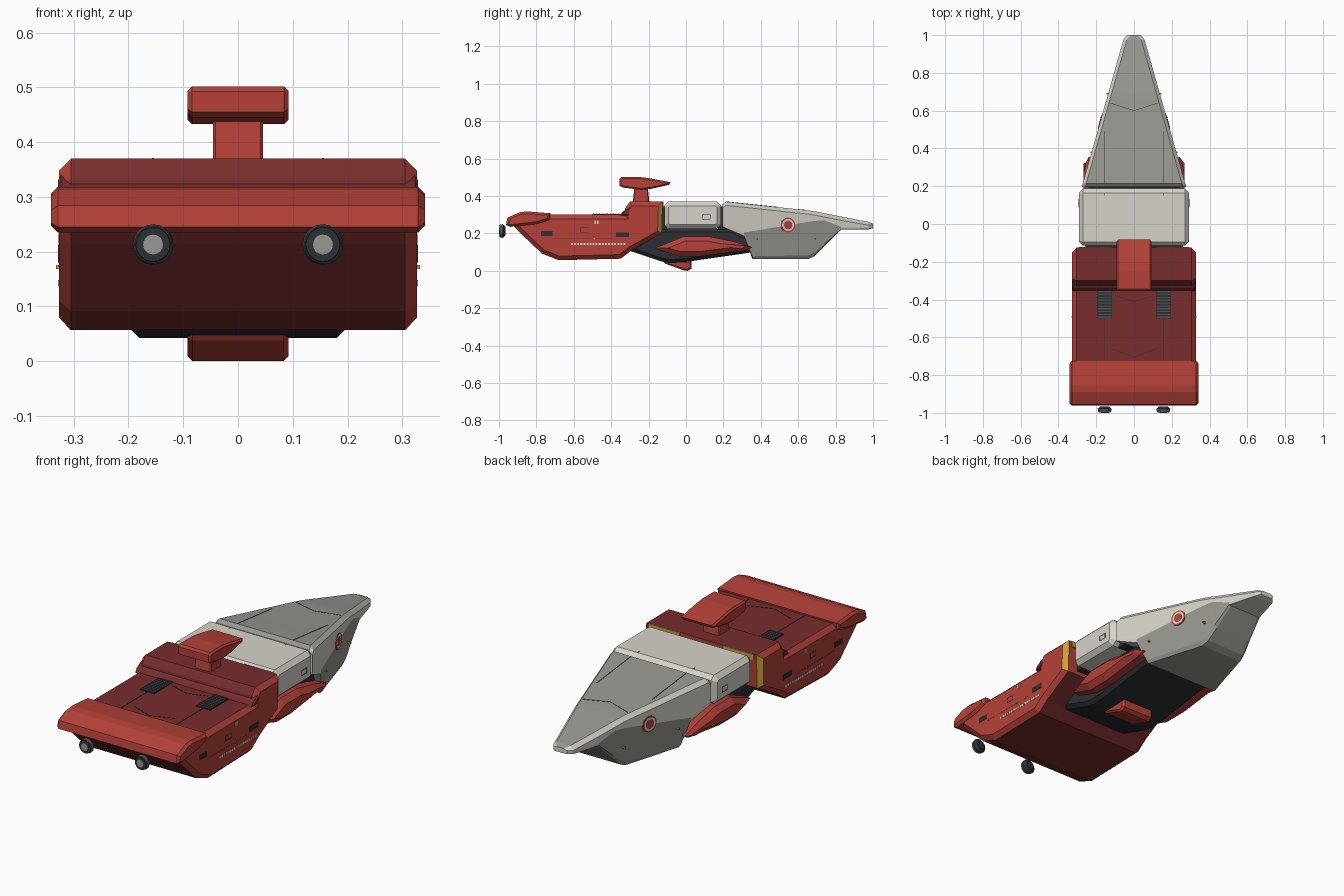
import bpy, bmesh, math
from mathutils import Vector, Matrix

if "Cube" in bpy.data.objects:
    bpy.data.objects.remove(bpy.data.objects["Cube"])


def mat(name, r, g, b):
    m = bpy.data.materials.new(name)
    m.diffuse_color = (r, g, b, 1)
    m.use_nodes = True
    m.node_tree.nodes["Principled BSDF"].inputs["Base Color"].default_value = m.diffuse_color
    return m


RED = mat("hull red", 0.46, 0.053, 0.04)
DECK = mat("deck dark red", 0.185, 0.026, 0.027)
PALE = mat("pale plating", 0.67, 0.65, 0.585)
GREY = mat("grey plating", 0.32, 0.31, 0.28)
DARK = mat("underbody dark", 0.026, 0.028, 0.035)
METAL = mat("nozzle metal", 0.08, 0.085, 0.09)
YELLOW = mat("collar yellow", 0.6, 0.35, 0.05)


def finish(bm, name, *mats):
    bmesh.ops.recalc_face_normals(bm, faces=bm.faces)
    me = bpy.data.meshes.new(name)
    bm.to_mesh(me)
    bm.free()
    for m in mats:
        me.materials.append(m)
    ob = bpy.data.objects.new(name, me)
    bpy.context.collection.objects.link(ob)
    return ob


def prism(name, profile, half, chamfer, *mats, cx=0.0, rule=None):
    """Side profile (y, z) extruded across x, with chamfered ends."""
    bm = bmesh.new()
    w = half - chamfer
    left = [bm.verts.new((cx - w, y, z)) for y, z in profile]
    right = [bm.verts.new((cx + w, y, z)) for y, z in profile]
    n = len(profile)
    for i in range(n):
        j = (i + 1) % n
        bm.faces.new((left[i], left[j], right[j], right[i]))
    caps = [bm.faces.new(left), bm.faces.new(right)]
    bmesh.ops.recalc_face_normals(bm, faces=bm.faces)
    for cap in caps:
        bmesh.ops.inset_region(bm, faces=[cap], thickness=chamfer, depth=chamfer,
                               use_even_offset=True)
    bm.normal_update()
    if rule:
        for f in bm.faces:
            f.material_index = rule(f)
    return finish(bm, name, *mats)


def add_box(bm, lo, hi):
    lo, hi = Vector(lo), Vector(hi)
    m = Matrix.Translation((lo + hi) / 2) @ Matrix.Diagonal((*(hi - lo), 1))
    bmesh.ops.create_cube(bm, size=1, matrix=m)


def plates(name, boxes, m, mirror=True):
    """Thin boxes given on the right, repeated on the left."""
    bm = bmesh.new()
    for lo, hi in boxes:
        add_box(bm, lo, hi)
        if mirror:
            add_box(bm, (-hi[0], lo[1], lo[2]), (-lo[0], hi[1], hi[2]))
    return finish(bm, name, m)


def strips(name, lines, m, width):
    """Thin panel lines between two points, repeated on the left."""
    bm = bmesh.new()
    for a, b in lines:
        for s in (1, -1):
            p, q = Vector((a[0] * s, *a[1:])), Vector((b[0] * s, *b[1:]))
            d = q - p
            mtx = (Matrix.Translation((p + q) / 2) @ d.to_track_quat('Y', 'Z').to_matrix().to_4x4()
                   @ Matrix.Diagonal((width, d.length, 0.002, 1)))
            bmesh.ops.create_cube(bm, size=1, matrix=mtx)
    return finish(bm, name, m)


def frame(x, y0, y1, z0, z1, t=0.003):
    """Outline of a hatch on a side wall."""
    return ([((x - 0.004, y0, z), (x + 0.001, y1, z + t)) for z in (z0, z1 - t)]
            + [((x - 0.004, y, z0), (x + 0.001, y + t, z1)) for y in (y0, y1 - t)])


def cone(name, pos, axis, r1, r2, depth, m, sides=20):
    bm = bmesh.new()
    mtx = Matrix.Translation(pos) @ Vector(axis).to_track_quat('Z', 'Y').to_matrix().to_4x4()
    bmesh.ops.create_cone(bm, cap_ends=True, segments=sides, radius1=r1, radius2=r2,
                          depth=depth, matrix=mtx)
    return finish(bm, name, m)


# Engine hull: dark deck and underside, yellow on the rear corner chamfers
def hull_rule(f):
    c, n = f.calc_center_median(), f.normal
    if n.y > 0.4 and abs(n.x) > 0.4 and c.z > 0.22:
        return 2
    top = n.z > 0.4 or (c.z > 0.3 and n.y < -0.3)
    return int((top or n.z < -0.4) and abs(n.x) < 0.3)


prism("engine_hull", [(-0.93, 0.25), (-0.90, 0.215), (-0.77, 0.092), (-0.68, 0.057),
                      (-0.35, 0.065), (-0.29, 0.11), (-0.13, 0.20), (-0.125, 0.37),
                      (-0.30, 0.37), (-0.325, 0.335), (-0.33, 0.30),
                      (-0.90, 0.30)], 0.327, 0.022, RED, DECK, YELLOW, rule=hull_rule)
prism("hull_shoulder", [(-0.34, 0.315), (-0.355, 0.295), (-0.30, 0.295), (-0.30, 0.34)],
      0.329, 0.006, DECK)

# Broad stern spoiler
prism("stern_spoiler", [(-0.962, 0.245), (-0.94, 0.235), (-0.80, 0.25), (-0.73, 0.272),
                        (-0.725, 0.308), (-0.85, 0.318), (-0.89, 0.313), (-0.955, 0.284)],
      0.341, 0.012, RED)

# Bridge pod on its neck
prism("bridge_neck", [(-0.285, 0.36), (-0.195, 0.36), (-0.205, 0.45), (-0.275, 0.45)],
      0.046, 0.005, RED)
prism("bridge_pod", [(-0.355, 0.455), (-0.335, 0.445), (-0.24, 0.433), (-0.19, 0.438),
                     (-0.09, 0.46), (-0.083, 0.474), (-0.20, 0.496), (-0.25, 0.502),
                     (-0.345, 0.502), (-0.355, 0.492)], 0.092, 0.008, RED)

# Middle module and the dark joints either side of it
prism("middle_module", [(-0.115, 0.245), (-0.095, 0.225), (0.165, 0.225), (0.187, 0.245),
                        (0.187, 0.35), (0.165, 0.37), (-0.095, 0.37), (-0.115, 0.35)],
      0.292, 0.022, PALE)
plates("module_joints", [((-0.25, -0.14, 0.22), (0.25, -0.10, 0.345)),
                         ((-0.24, 0.17, 0.22), (0.24, 0.22, 0.345))], DARK, mirror=False)

# Tapering nose, lofted through cross-sections: y, top z, crease z, bottom z
stations = [(0.195, 0.355, 0.25, 0.235), (0.215, 0.37, 0.245, 0.225), (0.31, 0.36, 0.205, 0.185),
            (0.355, 0.355, 0.212, 0.063), (0.655, 0.323, 0.262, 0.063),
            (0.69, 0.318, 0.267, 0.08), (0.74, 0.308, 0.27, 0.13), (0.83, 0.29, 0.235, 0.222),
            (0.975, 0.262, 0.24, 0.222), (1.0, 0.252, 0.242, 0.228)]
bm = bmesh.new()
rings = []
for y, top, waist, bottom in stations:
    w = 0.277 - 0.283 * (y - 0.195) - (0.012 if y > 0.99 else 0)
    low = w - 0.08 * (waist - bottom)
    half = [(w - 0.018, top), (w, max(top - 0.02, waist + 0.004)), (w, waist),
            (low, bottom + 0.1 * (waist - bottom)), (low - 0.012, bottom)]
    section = half + [(-x, z) for x, z in reversed(half)]
    rings.append([bm.verts.new((x, y, z)) for x, z in section])
for k, (a, b) in enumerate(zip(rings, rings[1:])):
    for i in range(10):
        j = (i + 1) % 10
        f = bm.faces.new((a[i], a[j], b[j], b[i]))
        # grey top panel and grey lower body below the crease
        f.material_index = int(i == 9 or (2 <= i <= 6 and 2 <= k <= 6))
bm.faces.new(rings[0])
bm.faces.new(rings[-1])
finish(bm, "nose", PALE, GREY)

# Underbody, side pods and keel fin
prism("underbody", [(-0.31, 0.11), (-0.13, 0.05), (-0.08, 0.042), (0.0, 0.048), (0.36, 0.10),
                    (0.36, 0.17), (0.24, 0.225), (-0.14, 0.225)], 0.198, 0.018, DARK)
for side in (-1, 1):
    prism("side_pod", [(-0.17, 0.12), (-0.04, 0.078), (0.08, 0.078), (0.33, 0.11),
                       (0.355, 0.127), (0.26, 0.155), (0.12, 0.185), (-0.01, 0.185)],
          0.065, 0.026, RED, cx=side * 0.202)
prism("keel_fin", [(-0.12, 0.05), (-0.11, 0.038), (-0.01, 0.002), (0.01, 0.0), (0.03, 0.012),
                   (0.03, 0.055)], 0.092, 0.009, RED)

# Engine nozzles: metal rim, dark throat, grey core
for side in (-1, 1):
    x = side * 0.155
    cone("nozzle_back", (x, -0.972, 0.213), (0, -1, 0), 0.022, 0.036, 0.014, DARK)
    cone("nozzle_rim", (x, -0.986, 0.213), (0, -1, 0), 0.037, 0.034, 0.016, METAL)
    cone("nozzle_throat", (x, -0.995, 0.213), (0, -1, 0), 0.033, 0.031, 0.004, DARK)
    cone("nozzle_core", (x, -0.998, 0.213), (0, -1, 0), 0.019, 0.019, 0.004, GREY)

# Yellow marks across the top of the hull's rear face
plates("collar_top_marks", [((0.12, -0.128, 0.34), (0.29, -0.121, 0.3695))], YELLOW)

# Vents: dark beds with raised slats, on the deck and on the hull sides
plates("deck_vent_beds", [((0.117, -0.50, 0.298), (0.195, -0.352, 0.304))], DARK)
plates("deck_vent_slats", [((0.119, -0.497 + i * 0.015, 0.300), (0.193, -0.491 + i * 0.015, 0.3065))
                           for i in range(10)], METAL)
plates("side_vents", [((0.322, -0.775, 0.187), (0.3285, -0.715, 0.212)),
                      ((0.322, -0.375, 0.18), (0.3285, -0.305, 0.205))], DARK)

# Lit portholes and small markings on the hull sides
plates("portholes", [((0.322, -0.615 + i * 0.0165, 0.137), (0.3285, -0.604 + i * 0.0165, 0.148))
                     for i in range(18)]
       + [((0.322, y, 0.25), (0.3285, y + 0.009, 0.27)) for y in (-0.49, -0.477)], PALE)

# Panel lines on deck, module and nose
strips("panel_lines", [((0.155, -0.72, 0.3003), (0.155, -0.50, 0.3003)),
                       ((0.155, 0.15, 0.3703), (0.155, 0.165, 0.3703)),
                       ((0.155, 0.215, 0.3702), (0.155, 0.49, 0.341))], DARK, 0.004)
strips("chevron_lines", [((0, 0.60, 0.329), (0.125, 0.64, 0.3248)),
                         ((0, -0.705, 0.3003), (0.12, -0.66, 0.3003)),
                         ((0, -0.41, 0.3003), (0.10, -0.38, 0.3003))], DARK, 0.0025)
plates("hull_side_lines", [((0.322, -0.71, 0.172), (0.3275, -0.40, 0.1745))], DECK)
plates("hatch_outlines", frame(0.292, 0.088, 0.132, 0.274, 0.302)
       + frame(0.327, -0.565, -0.52, 0.205, 0.232, 0.0025), DARK)

# Small side lamps on nose and hull
plates("side_lamps", [((0.13, 0.686, 0.167), (0.145, 0.694, 0.175)),
                      ((0.215, 0.376, 0.167), (0.23, 0.384, 0.175)),
                      ((0.322, -0.494, 0.168), (0.332, -0.486, 0.176))], YELLOW)

# Plain round marks on the nose sides
for side in (-1, 1):
    axis = Vector((side, 0.283, 0)).normalized()
    base = Vector((side * 0.178, 0.545, 0.245))
    for r, lift, m in ((0.040, 0.0, RED), (0.033, 0.0008, PALE), (0.023, 0.0016, RED)):
        cone("round_mark", base + axis * lift, axis, r, r, 0.004, m, sides=24)
